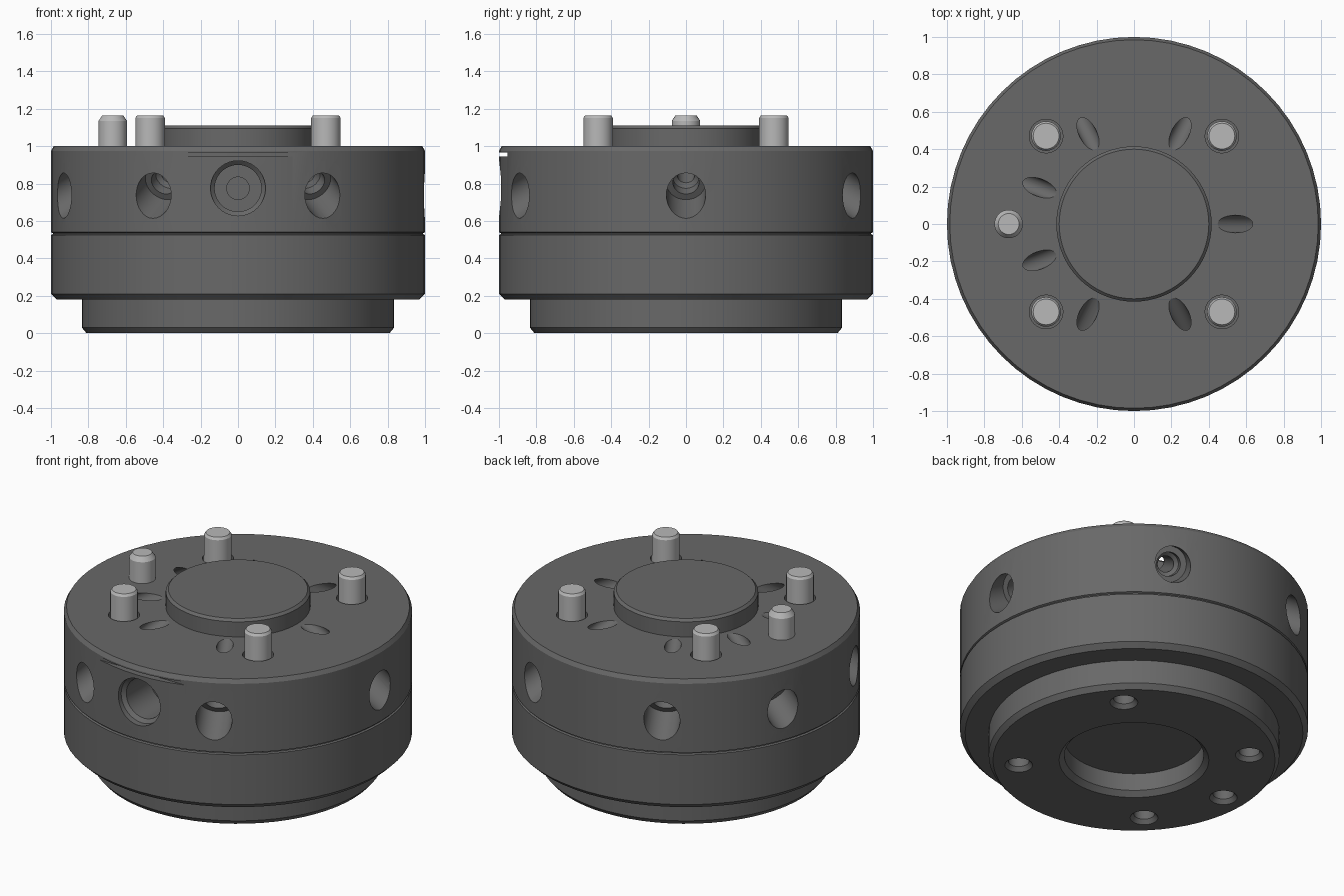
import bpy
import bmesh
import math
from mathutils import Matrix, Vector

cube = bpy.data.objects.get("Cube")
if cube:
    bpy.data.objects.remove(cube, do_unlink=True)


def material(name, value):
    mat = bpy.data.materials.new(name)
    mat.use_nodes = True
    colour = (value, value, value, 1)
    mat.diffuse_color = colour
    mat.node_tree.nodes["Principled BSDF"].inputs["Base Color"].default_value = colour
    return mat


dark = material("dark grey metal", 0.14)
steel = material("light steel", 0.48)


def lathe(name, profile, mat, segments=32, place=None):
    """Turn a closed (radius, height) profile around local z."""
    bm = bmesh.new()
    verts = [bm.verts.new((r, 0, h)) for r, h in profile]
    for a, b in zip(verts, verts[1:]):
        bm.edges.new((a, b))
    bmesh.ops.spin(bm, geom=bm.verts[:] + bm.edges[:], cent=(0, 0, 0), axis=(0, 0, 1),
                   angle=math.tau, steps=segments, use_merge=True)
    bmesh.ops.remove_doubles(bm, verts=bm.verts, dist=0.0001)
    bmesh.ops.recalc_face_normals(bm, faces=bm.faces)
    if place:
        bm.transform(place)
    mesh = bpy.data.meshes.new(name)
    bm.to_mesh(mesh)
    bm.free()
    mesh.materials.append(mat)
    obj = bpy.data.objects.new(name, mesh)
    bpy.context.collection.objects.link(obj)
    return obj


def activate(obj):
    bpy.ops.object.select_all(action='DESELECT')
    obj.select_set(True)
    bpy.context.view_layer.objects.active = obj


def cut(target, cutter):
    cutter.hide_render = True
    mod = target.modifiers.new("cut", 'BOOLEAN')
    mod.operation = 'DIFFERENCE'
    mod.solver = 'EXACT'
    mod.object = cutter
    activate(target)
    bpy.ops.object.modifier_apply(modifier=mod.name)
    bpy.data.objects.remove(cutter, do_unlink=True)


def aim(origin, direction):
    turn = Vector(direction).to_track_quat('Z', 'Y').to_matrix().to_4x4()
    return Matrix.Translation(origin) @ turn


# Round body: bottom recess, foot, lower ring, groove, upper ring, top boss
body = lathe("body", [
    (0, 0.14), (0.40, 0.14), (0.40, 0.03), (0.43, 0),
    (0.81, 0), (0.835, 0.03), (0.835, 0.18), (0.97, 0.18), (1, 0.21),
    (1, 0.525), (0.99, 0.53), (0.99, 0.535), (1, 0.54),
    (1, 0.975), (0.985, 1), (0.415, 1), (0.415, 1.095), (0.40, 1.11), (0, 1.11),
], dark, 64)

# Slanted, counterbored air ports from the side up to the top face
slope = math.radians(30)
for degrees in (0, 63, 117, 159, 201, 243, 297):
    a = math.radians(degrees)
    out = Vector((math.cos(a), math.sin(a), 0))
    axis = Vector((0, 0, math.sin(slope))) - out * math.cos(slope)
    cut(body, lathe("port_cutter", [
        (0, -0.2), (0.105, -0.2), (0.105, 0.14), (0.07, 0.14), (0.07, 0.2),
        (0.047, 0.22), (0.047, 0.63), (0, 0.63)], dark, 32,
        aim(out + Vector((0, 0, 0.735)), axis)))

# Large front port
cut(body, lathe("front_port_cutter", [
    (0, -0.2), (0.147, -0.2), (0.147, 0.04), (0.125, 0.06), (0.125, 0.3),
    (0.06, 0.3), (0.06, 0.4), (0, 0.4)], dark, 40,
    aim((0, -1, 0.775), (0, 1, 0))))

# Thin slot over the front port
bpy.ops.mesh.primitive_cube_add(size=1, location=(0, -1.055, 0.955))
slot = bpy.context.object
slot.scale = (0.6, 0.2, 0.02)
cut(body, slot)

# Four screws and one locating pin, with their holes above and below
corners = [(x, y) for x in (-0.47, 0.47) for y in (-0.47, 0.47)]
spots = [("screw", x, y, 0.079, 0.01) for x, y in corners]
spots.append(("locating_pin", -0.67, 0, 0.076, 0.02))
for name, x, y, radius, bevel in spots:
    place = Matrix.Translation((x, y, 0))
    if name == "screw":
        cut(body, lathe("clearance_cutter", [
            (0, 0.9), (0.09, 0.9), (0.09, 1.05), (0, 1.05)], dark, 32, place))
    cut(body, lathe("bottom_hole_cutter", [
        (0, -0.1), (0.08, -0.1), (0.08, 0), (0.06, 0.025), (0.06, 0.18), (0, 0.18)],
        dark, 32, place))
    pin = lathe(name, [
        (0, 0.88), (radius, 0.88), (radius, 1.165 - 1.5 * bevel),
        (radius - bevel, 1.165), (0, 1.165)], steel, 32, place)
    activate(pin)
    bpy.ops.object.shade_smooth_by_angle(angle=math.radians(25))

activate(body)
bpy.ops.object.shade_smooth_by_angle(angle=math.radians(25))
